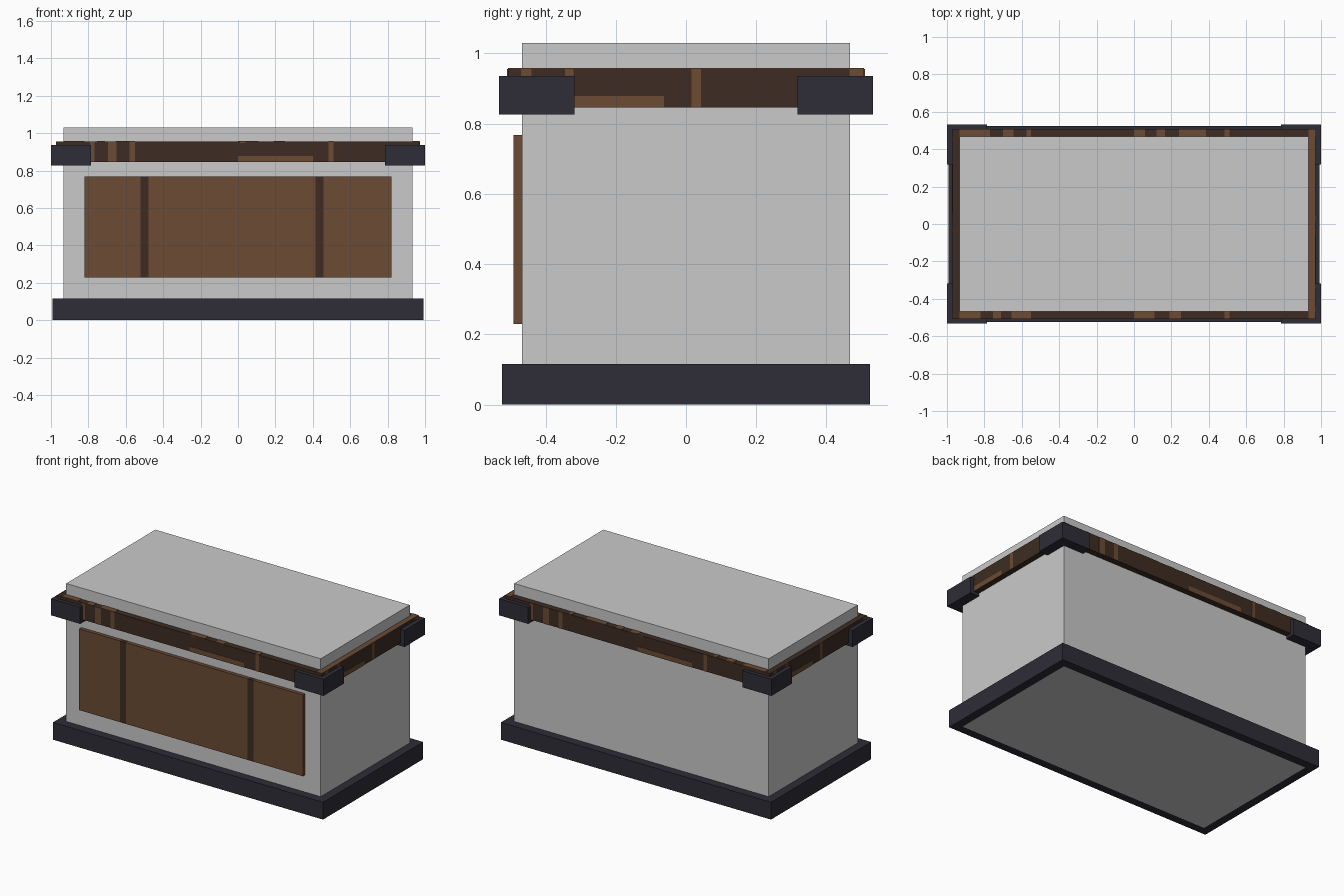
import bpy, bmesh

if "Cube" in bpy.data.objects:
    bpy.data.objects.remove(bpy.data.objects["Cube"])


def material(name, r, g, b):
    m = bpy.data.materials.new(name)
    lin = [(c / 255 / 12.92 if c < 11 else ((c / 255 + 0.055) / 1.055) ** 2.4) for c in (r, g, b)]
    m.diffuse_color = (*lin, 1)
    m.use_nodes = True
    m.node_tree.nodes["Principled BSDF"].inputs["Base Color"].default_value = m.diffuse_color
    return m


GREY = material("pale_grey", 202, 202, 202)
WOOD = material("brown_wood", 107, 75, 52)
DARK = material("dark_wood", 61, 44, 34)
IRON = material("dark_iron", 46, 45, 55)


def finish(name, bm, mat):
    bmesh.ops.recalc_face_normals(bm, faces=bm.faces)
    me = bpy.data.meshes.new(name)
    bm.to_mesh(me)
    bm.free()
    me.materials.append(mat)
    ob = bpy.data.objects.new(name, me)
    bpy.context.collection.objects.link(ob)
    return ob


def boxes(name, mat, spans):
    """One object from boxes given as (x0, x1, y0, y1, z0, z1)."""
    bm = bmesh.new()
    for x0, x1, y0, y1, z0, z1 in spans:
        vs = bmesh.ops.create_cube(bm, size=1)["verts"]
        for v in vs:
            v.co = (x1 if v.co.x > 0 else x0, y1 if v.co.y > 0 else y0, z1 if v.co.z > 0 else z0)
    return finish(name, bm, mat)


def frame(name, mat, ox, oy, ix, iy, z0, z1):
    """Rectangular ring with outer half sizes ox, oy and inner ix, iy."""
    bm = bmesh.new()
    loops = [[bm.verts.new((sx * hx, sy * hy, z)) for sx, sy in ((-1, -1), (1, -1), (1, 1), (-1, 1))]
             for hx, hy, z in ((ox, oy, z0), (ox, oy, z1), (ix, iy, z1), (ix, iy, z0))]
    for a, b in zip(loops, loops[1:] + loops[:1]):
        for i in range(4):
            j = (i + 1) % 4
            bm.faces.new((a[i], a[j], b[j], b[i]))
    return finish(name, bm, mat)


BX, BY, TOP = 0.934, 0.467, 1.03      # body half sizes and height
RX, RY, R0, R1 = 0.971, 0.507, 0.845, 0.956   # rim band
T = 0.002                             # painted plate thickness

# Body and plinth
boxes("body", GREY, [(-BX, BX, -BY, BY, 0, TOP)])
frame("plinth", IRON, 0.991, 0.524, BX, BY, 0, 0.115)

# Rim band
frame("rim_band", DARK, RX, RY, BX, BY, R0, R1)

# Corner brackets
boxes("corner_brackets", IRON,
      [(min(sx * 0.786, sx), max(sx * 0.786, sx), min(sy * 0.317, sy * 0.532),
        max(sy * 0.317, sy * 0.532), 0.826, 0.936) for sx in (-1, 1) for sy in (-1, 1)])

# Front panel boards and dark slats
cuts = [-0.822, -0.521, -0.478, 0.415, 0.457, 0.82]
panel = [(a, b, -0.491, -BY, 0.229, 0.768) for a, b in zip(cuts, cuts[1:])]
boxes("front_panel_boards", WOOD, panel[0::2])
boxes("front_panel_slats", DARK, panel[1::2])

# Lighter grain on the rim, the same on opposite sides after a half turn
LOW = R0 + 0.033
long_grain = [(-0.79, -0.767, R0, R1), (-0.695, -0.65, R0, R1), (-0.58, -0.55, R0, R1),
              (0, 0.4, R0, LOW), (0.01, 0.04, 0.948, R1), (0.485, 0.51, R0, R1)]
end_grain = [(-0.47, -0.44, R0, R1), (-0.345, -0.32, 0.935, R1), (-0.32, -0.062, R0, LOW),
             (0.016, 0.042, R0, R1), (0.466, RY, R0, R1)]
grain = []
for s in (-1, 1):
    for a, b, z0, z1 in long_grain:
        x0, x1 = sorted((-s * a, -s * b))
        y0, y1 = sorted((s * RY, s * (RY + T)))
        grain.append((x0, x1, y0, y1, z0, z1))
    for a, b, z0, z1 in end_grain:
        y0, y1 = sorted((s * a, s * b))
        x0, x1 = sorted((s * RX, s * (RX + T)))
        grain.append((x0, x1, y0, y1, z0, z1))
boxes("rim_side_grain", WOOD, grain)

# Lighter grain on top of the rim
back = [(-BX, -0.77), (-0.7, -0.645), (-0.575, -0.55), (0, 0.06), (0.12, 0.165), (0.24, 0.385), (0.485, 0.51)]
front = [(-BX, -0.82), (-0.755, -0.71), (-0.655, -0.55), (0, 0.11), (0.19, 0.25), (0.485, 0.51)]
top = [(a, b, BY, RY, R1, R1 + T) for a, b in back]
top += [(a, b, -RY, -BY, R1, R1 + T) for a, b in front]
top.append((BX, RX, -RY, RY, R1, R1 + T))
boxes("rim_top_grain", WOOD, top)
